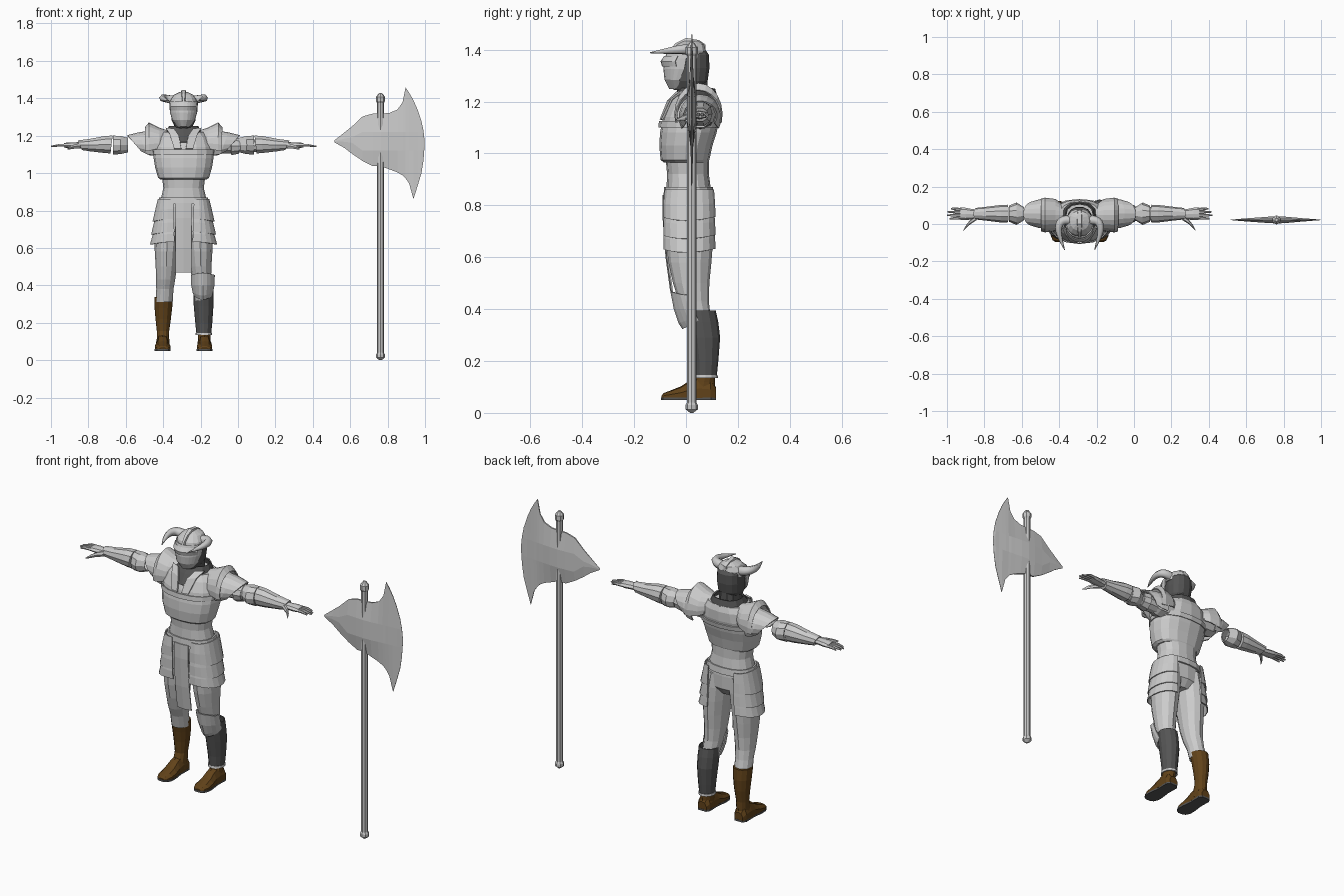
import bpy, bmesh
from math import sin, cos, radians, copysign

CX = -0.291  # body centre line


def material(name, rgb):
    m = bpy.data.materials.new(name)
    m.diffuse_color = (*rgb, 1)
    return m


LEATHER = material("brown_leather", (0.12, 0.055, 0.01))
DARK = material("dark_grey", (0.09, 0.09, 0.09))


def loft(name, rings, side=1, closed=True, caps=True, mat=None, thick=0, origin=CX):
    """Skin a list of equal-length point rings; side=-1 mirrors it across the body."""
    bm = bmesh.new()
    rows = [[bm.verts.new((origin + side * x, y, z)) for x, y, z in r] for r in rings]
    n = len(rows[0])
    for a, b in zip(rows, rows[1:]):
        for i in range(n if closed else n - 1):
            j = (i + 1) % n
            bm.faces.new((a[i], a[j], b[j], b[i]))
    if closed and caps:
        bm.faces.new(rows[0])
        bm.faces.new(rows[-1])
    bmesh.ops.recalc_face_normals(bm, faces=bm.faces)
    me = bpy.data.meshes.new(name)
    bm.to_mesh(me)
    bm.free()
    ob = bpy.data.objects.new(name, me)
    bpy.context.collection.objects.link(ob)
    if mat:
        me.materials.append(mat)
    if thick:
        s = ob.modifiers.new("thickness", 'SOLIDIFY')
        s.thickness, s.offset = thick, 0
    return ob


def angles(n, a0, a1):
    full = abs(a1 - a0) >= 360
    return [radians(a0 + (a1 - a0) * i / n) for i in range(n if full else n + 1)]


def zr(z, c, hx, yf, yb, n=16, a0=0, a1=360, p=0.85, ridge=0, dip=0):
    """Ring around z; ridge pushes the front centre out, dip lowers the arc's middle."""
    out, mid = [], radians((a0 + a1) / 2)
    for a in angles(n, a0, a1):
        cs, sn = cos(a), sin(a)
        x = c + hx * copysign(abs(cs) ** p, cs)
        y = (yf + yb) / 2 + (yb - yf) / 2 * copysign(abs(sn) ** p, sn)
        out.append((x, y - ridge * max(0, -sn) ** 6, z - dip * max(0, cos(a - mid)) ** 2))
    return out


def xr(x, yc, hy, zc, hz, n=10, a0=0, a1=360, lean=0):
    """Ring around x, used along the arms."""
    return [(x + lean * sin(a), yc + hy * cos(a), zc + hz * sin(a)) for a in angles(n, a0, a1)]


# torso, chest plate, belt
loft("waist", [zr(z, 0, *r) for z, *r in [
    (0.71, .06, -.03, .07), (0.75, .12, -.07, .10), (0.82, .128, -.078, .10), (0.87, .12, -.075, .095),
    (0.92, .108, -.073, .088), (1.0, .118, -.08, .088)]])
loft("chest_plate", [zr(z, 0, *r) for z, *r in [
    (0.965, .122, -.085, .085), (0.975, .136, -.098, .09), (1.03, .152, -.103, .102), (1.08, .160, -.10, .118),
    (1.14, .158, -.088, .13), (1.19, .14, -.066, .13), (1.22, .11, -.045, .12)]])
loft("chest_rim", [zr(z, 0, *r, ridge=.004) for z, *r in [
    (1.10, .163, -.10, .126), (1.125, .163, -.097, .131)]], caps=False, thick=.006)
loft("belt", [zr(z, 0, *r) for z, *r in [(0.835, .133, -.083, .104), (0.87, .126, -.08, .10)]],
     caps=False, thick=.008)
loft("collar", [zr(z, 0, *r, n=12) for z, *r in [
    (1.165, .10, -.082, .11), (1.215, .092, -.05, .118), (1.25, .075, -.022, .108)]],
     caps=False, mat=DARK, thick=.008)
for s in (1, -1):
    loft("collar_flap", [[(.012, -.098, 1.13), (.05, -.092, 1.13)], [(.025, -.07, 1.2), (.075, -.055, 1.21)],
                         [(.05, -.035, 1.235), (.095, -.015, 1.24)]], s, closed=False, thick=.008)

# loincloth
loft("loincloth", [[(-.043, y + .005, z), (0, y, z), (.043, y + .005, z)] for y, z in
                   [(-.088, .84), (-.088, .76), (-.076, .6), (-.058, .468)]], closed=False, thick=.006)

# head and helmet
loft("neck", [zr(z, 0, *r, n=10) for z, *r in [(1.18, .055, -.03, .09), (1.28, .05, -.04, .085)]], mat=DARK)
loft("hood", [zr(z, 0, *r, n=14) for z, *r in [
    (1.245, .045, -.05, .065), (1.28, .063, -.055, .085), (1.33, .068, -.055, .092),
    (1.38, .066, -.05, .09), (1.415, .045, -.03, .065)]], mat=DARK)
loft("visor", [zr(z, 0, *r, n=12, a0=180, a1=360, ridge=.012) for z, *r in [
    (1.25, .03, -.05, -.01), (1.285, .058, -.068, .02), (1.325, .07, -.072, .06),
    (1.365, .073, -.068, .07), (1.385, .073, -.06, .07)]], closed=False, thick=.006)
loft("eye_ridge", [zr(z, 0, *r, n=12, a0=200, a1=340, ridge=.012) for z, *r in [
    (1.335, .072, -.078, .06), (1.355, .076, -.084, .06), (1.375, .074, -.07, .06)]], closed=False, thick=.004)
loft("skull_cap", [zr(z, 0, *r, n=14) for z, *r in [
    (1.365, .075, -.066, .07), (1.395, .07, -.058, .078), (1.42, .05, -.035, .07), (1.434, .02, -.01, .05)]])
loft("crest", [[(-w, y, z - .03), (-w * .6, y, z), (w * .6, y, z), (w, y, z - .03)] for y, z, w in
               [(-.075, 1.385, .008), (-.04, 1.425, .014), (0, 1.445, .018), (.05, 1.437, .018), (.075, 1.42, .012)]])

# horns
for s in (1, -1):
    cu = bpy.data.curves.new("horn", 'CURVE')
    cu.dimensions, cu.bevel_depth, cu.bevel_resolution, cu.use_fill_caps = '3D', 1, 1, True
    cu.resolution_u = 3
    sp = cu.splines.new('NURBS')
    pts = [(.05, .02, 1.39, .026), (.09, .025, 1.398, .024), (.115, -.01, 1.402, .02),
           (.108, -.07, 1.395, .013), (.08, -.138, 1.388, .002)]
    sp.points.add(len(pts) - 1)
    for p, (x, y, z, r) in zip(sp.points, pts):
        p.co, p.radius = (CX + s * x, y, z, 1), r
    sp.order_u, sp.use_endpoint_u = 3, True
    bpy.context.collection.objects.link(bpy.data.objects.new("horn", cu))

YA = .055  # arm axis
for s in (1, -1):
    # shoulder plates
    loft("shoulder_plate", [xr(x, .048, hy, zc, hz, 12, -15, 195) for x, hy, zc, hz in [
        (.085, .05, 1.165, .06), (.13, .083, 1.155, .085), (.185, .09, 1.15, .118), (.205, .085, 1.145, .098)]],
         s, closed=False, thick=.006)
    loft("shoulder_lame", [xr(x, YA, hy, zc, hz, 12, -30, 210, l) for x, hy, zc, hz, l in [
        (.165, .08, 1.14, .085, .01), (.21, .075, 1.14, .075, .03), (.25, .062, 1.145, .055, .05)]],
         s, closed=False, thick=.006)
    loft("shoulder_joint", [xr(x, YA, r, 1.15, r, 8) for x, r in [(.10, .06), (.18, .055), (.205, .045)]], s)
    # elbow guard and forearm guard
    loft("elbow_guard", [xr(x, YA, hy, 1.15, hz, 10) for x, hy, hz in [
        (.298, .032, .038), (.338, .057, .048), (.376, .04, .05)]], s, caps=False, thick=.006)
    loft("forearm_guard", [xr(x, YA, hy, zc, hz, 10, lean=l) for x, hy, zc, hz, l in [
        (.385, .048, 1.153, .05, -.006), (.42, .047, 1.153, .048, 0), (.50, .037, 1.15, .035, 0),
        (.555, .031, 1.149, .027, .012)]], s)
    # hand
    loft("palm", [xr(x, y, hy, 1.149, hz, 8) for x, y, hy, hz in [
        (.54, .054, .022, .018), (.575, .052, .028, .016), (.61, .054, .033, .016), (.64, .055, .032, .012)]], s)
    for i, tip in enumerate((.695, .71, .706, .688)):
        y = .033 + .015 * i
        loft("finger", [xr(x, y + k * (y - .055), r, z, r, 6) for x, k, r, z in [
            (.63, 0, .008, 1.149), (.665, .1, .0075, 1.149), (tip, .2, .004, 1.143)]], s)
    loft("thumb", [xr(x, y, r, z, r * 1.1, 6) for x, y, r, z in [
        (.55, .035, .014, 1.147), (.585, .01, .012, 1.142), (.605, -.012, .009, 1.136), (.62, -.034, .003, 1.13)]], s)

    # legs
    loft("leg", [zr(z, c, hx, yf, yb, 12, p=1) for z, c, hx, yf, yb in [
        (.82, .068, .062, -.07, .098), (.74, .078, .073, -.078, .105), (.66, .086, .071, -.076, .104),
        (.58, .09, .064, -.068, .098), (.5, .092, .057, -.05, .09), (.43, .096, .051, -.028, .088),
        (.38, .10, .046, -.005, .094), (.31, .104, .046, .012, .112)]], s)
    # hip plates
    for top, bot, grow in [(.86, .755, 0), (.785, .685, .008), (.715, .632, .014)]:
        loft("hip_plate", [zr(z, .07, hx + grow, yf, yb, 10, -100, 85, .9, dip=d) for z, hx, yf, yb, d in [
            (top, .066, -.08, .106, 0), ((top + bot) / 2, .08, -.086, .11, .006), (bot, .094, -.086, .112, .014)]],
             s, closed=False, thick=.005)
    # boots
    loft("boot_shaft", [zr(z, c, hx, yf, yb, 12, p=1) for z, c, hx, yf, yb in [
        (.07, .11, .036, .01, .112), (.12, .11, .033, .028, .112), (.155, .11, .033, .042, .11),
        (.22, .109, .041, .036, .12), (.28, .108, .047, .026, .124), (.337, .106, .05, .014, .118)]],
         s, mat=LEATHER)
    loft("boot_foot", [[(.112 + w * u, y, .058 + (top - .058) * v) for u, v in
                        ((-1, 0), (-1, .45), (-.6, .9), (0, 1), (.6, .9), (1, .45), (1, 0))]
                       for y, w, top in [(.115, .026, .10), (.095, .036, .13), (.05, .036, .138), (.015, .036, .125),
                                         (-.02, .041, .102), (-.06, .041, .086), (-.085, .031, .077),
                                         (-.095, .016, .066)]], s, mat=LEATHER)
    loft("boot_sole", [[(.112 - w, y, .05), (.112 + w, y, .05), (.112 + w, y, .06), (.112 - w, y, .06)]
                       for y, w in [(.116, .024), (.097, .037), (.03, .035), (-.03, .043), (-.065, .042),
                                    (-.088, .031), (-.097, .015)]], s, mat=DARK)

# pieces worn on one side only: upper arm, shin guard, knee guard
loft("upper_arm", [xr(x, YA, r, 1.146, r * .95, 10) for x, r in [
    (.19, .046), (.25, .045), (.31, .038), (.39, .036)]])
loft("arm_band", [xr(x, YA, r, 1.146, r, 10) for x, r in [(.255, .05), (.295, .042)]], caps=False, thick=.005)
loft("shin_guard", [zr(z, c, hx, yf, yb, 12, p=1) for z, c, hx, yf, yb in [
    (.14, .108, .037, .034, .116), (.2, .108, .043, .03, .122), (.29, .107, .05, .016, .129),
    (.35, .106, .051, .006, .122), (.395, .106, .05, .004, .112)]], caps=False, mat=DARK, thick=.005)
loft("shin_rim", [zr(z, .108, hx, yf, yb, 12, p=1) for z, hx, yf, yb in [
    (.134, .041, .03, .12), (.146, .04, .032, .119)]], caps=False, thick=.006)
loft("knee_guard", [zr(z, .103, hx, yf, yb, 10, 170, 370, 1, ridge=.012, dip=d) for z, hx, yf, yb, d in [
    (.455, .062, -.045, .05, -.012), (.40, .06, -.032, .075, 0), (.365, .053, -.014, .085, .018),
    (.345, .046, .0, .09, .02)]], closed=False, thick=.006)

# axe
AX, AY = .762, .022
loft("axe_shaft", [[(r * cos(a), AY + r * sin(a), z) for a in angles(8, 0, 360)] for z, r in [
    (0, .006), (.014, .024), (.03, .024), (.04, .018), (1.375, .018), (1.385, .024), (1.408, .024), (1.428, .008)]],
     origin=AX)
blade = [(.515, 1.175, 1.165, .001), (.57, 1.218, 1.134, .006), (.61, 1.25, 1.103, .009), (.666, 1.303, 1.065, .013),
         (.72, 1.318, 1.037, .017), (.765, 1.318, 1.037, .019), (.81, 1.322, 1.02, .017), (.853, 1.34, 1.004, .013),
         (.88, 1.38, .988, .011), (.896, 1.458, .972, .009), (.915, 1.43, .945, .008), (.938, 1.39, .861, .006),
         (.96, 1.34, .93, .004), (.981, 1.278, 1.0, .003), (.992, 1.225, 1.07, .002), (.998, 1.17, 1.15, .001)]
loft("axe_blade", [[(x, AY + t * k, m) for k, m in (
    (.25, hi), (1, 1.22), (1, 1.12), (.25, lo), (-.25, lo), (-1, 1.12), (-1, 1.22), (-.25, hi))]
    if hi > 1.24 and lo < 1.1 else
    [(x, AY + t * k, lo + (hi - lo) * f) for k, f in (
        (.25, 1), (1, .6), (1, .4), (.25, 0), (-.25, 0), (-1, .4), (-1, .6), (-.25, 1))]
    for x, hi, lo, t in blade], origin=0)
